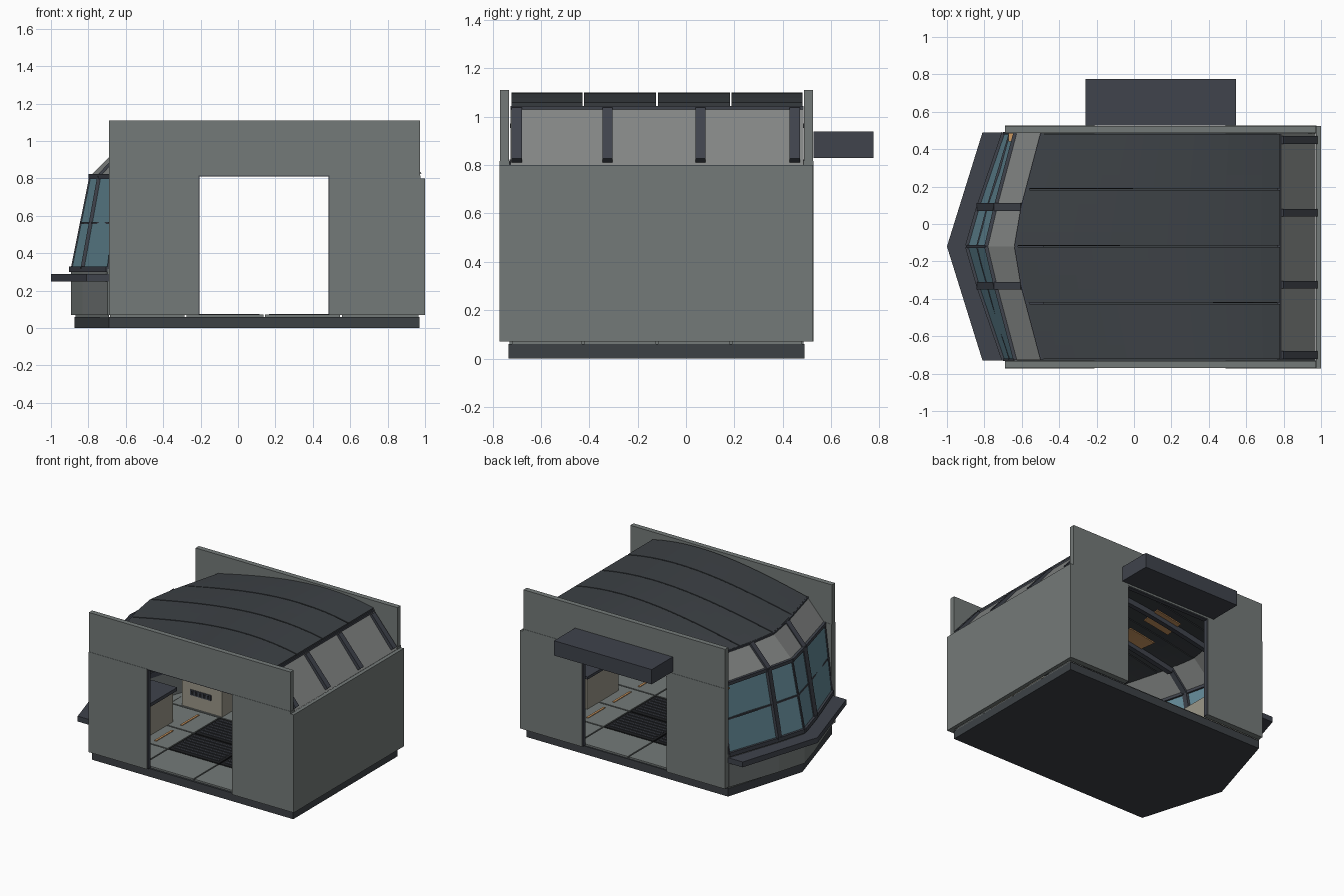
import bpy, bmesh
from mathutils import Vector, Matrix

old = bpy.data.objects.get("Cube")
if old:
    bpy.data.objects.remove(old, do_unlink=True)


def material(name, *rgb):
    m = bpy.data.materials.new(name)
    m.use_nodes = True
    m.diffuse_color = (*rgb, 1)
    m.node_tree.nodes["Principled BSDF"].inputs["Base Color"].default_value = (*rgb, 1)
    return m


GREY = material("wall grey", 0.175, 0.195, 0.19)
PALE = material("pale grey panel", 0.23, 0.24, 0.235)
ROOF = material("roof slate", 0.046, 0.053, 0.06)
TRIM = material("dark trim", 0.05, 0.056, 0.072)
BLACK = material("grate black", 0.012, 0.013, 0.015)
GLASS = material("blue glass", 0.13, 0.26, 0.32)
ORANGE = material("orange panel", 0.60, 0.31, 0.12)
BEIGE = material("beige cabinet", 0.33, 0.31, 0.25)


def finish(name, bm, mat, thick=0, offset=0):
    me = bpy.data.meshes.new(name)
    bm.to_mesh(me)
    bm.free()
    me.materials.append(mat)
    ob = bpy.data.objects.new(name, me)
    bpy.context.scene.collection.objects.link(ob)
    if thick:
        mod = ob.modifiers.new("thickness", 'SOLIDIFY')
        mod.thickness, mod.offset = thick, offset
    return ob


def box(name, mat, x, y, z):
    bm = bmesh.new()
    bmesh.ops.create_cube(bm, size=1)
    for v in bm.verts:
        v.co = [r[0] + (c + 0.5) * (r[1] - r[0]) for c, r in zip(v.co, (x, y, z))]
    return finish(name, bm, mat)


def beam(name, mat, p, q, width, depth, hint=(1, 0, 0)):
    """Rectangular bar from p to q; depth runs towards the hint."""
    p, q = Vector(p), Vector(q)
    d = (q - p).normalized()
    side = Vector(hint).cross(d).normalized()
    frame = Matrix((side, d.cross(side), d)).transposed()
    bm = bmesh.new()
    bmesh.ops.create_cube(bm, size=1)
    for v in bm.verts:
        s = Vector((v.co.x * width, v.co.y * depth, v.co.z * (q - p).length))
        v.co = frame @ s + (p + q) / 2
    return finish(name, bm, mat)


def prism(name, mat, outline, z0, z1):
    bm = bmesh.new()
    face = bm.faces.new([bm.verts.new((x, y, z0)) for x, y in outline])
    ext = bmesh.ops.extrude_face_region(bm, geom=[face])["geom"]
    bmesh.ops.translate(bm, vec=(0, 0, z1 - z0),
                        verts=[v for v in ext if isinstance(v, bmesh.types.BMVert)])
    bmesh.ops.recalc_face_normals(bm, faces=bm.faces)
    return finish(name, bm, mat)


def grid_surface(name, mat, rows, thick, offset=0):
    bm = bmesh.new()
    vs = [[bm.verts.new(p) for p in r] for r in rows]
    for a, b in zip(vs, vs[1:]):
        for i in range(len(a) - 1):
            bm.faces.new((a[i], b[i], b[i + 1], a[i + 1]))
    return finish(name, bm, mat, thick, offset)


CY, HALF, POST = -0.12, 0.605, 0.21
SEAMS = [-0.725, -0.425, -0.12, 0.185, 0.485]


def ring(tip, mid, end, z):
    """Pointed nose outline at one height."""
    return [Vector((x, CY + s, z)) for x, s in
            ((end, HALF), (mid, POST), (tip, 0), (mid, -POST), (end, -HALF))]


# Base slab and floor tiles
prism("base_slab", ROOF, [(0.97, -0.735), (0.97, 0.49), (-0.69, 0.49),
                          (-0.875, CY), (-0.69, -0.735)], 0, 0.06)
prism("nose_floor", GREY, [(-0.69, 0.485), (-0.87, CY), (-0.69, -0.73)], 0.06, 0.07)
COLS = [-0.69, -0.28, 0.14, 0.55, 0.97]
for i in range(4):
    for j in range(4):
        x = (COLS[i] + 0.005, COLS[i + 1] - 0.005)
        y = (SEAMS[j] + 0.005, SEAMS[j + 1] - 0.005)
        grate = i in (1, 2) and j in (1, 2)
        box("floor_grate" if grate else "floor_tile", BLACK if grate else GREY, x, y, (0.06, 0.072))
        if grate:
            for k in range(1, 8):
                c = y[0] + k * (y[1] - y[0]) / 8
                box("grate_bar", TRIM, (x[0] + 0.02, x[1] - 0.02), (c - 0.005, c + 0.005), (0.07, 0.076))
    for x in (-0.42, 0.72):
        c = (SEAMS[i] + SEAMS[i + 1]) / 2
        box("floor_light", ORANGE, (x - 0.008, x + 0.008), (c - 0.1, c + 0.1), (0.07, 0.077))

# Front and back walls with door openings
for side, y0, y1 in (("front", -0.772, -0.73), ("back", 0.485, 0.527)):
    box(side + "_wall_nose_part", GREY, (-0.69, -0.21), (y0, y1), (0.07, 0.817))
    box(side + "_wall_rear_part", GREY, (0.49, 0.975), (y0, y1), (0.07, 0.817))
    box(side + "_wall_top", GREY, (-0.69, 0.972), (y0 + 0.002, y1 - 0.002), (0.817, 1.11))
    for x in (-0.213, 0.485):
        box(side + "_door_jamb", TRIM, (x, x + 0.008), (y0 + 0.006, y1 - 0.006), (0.07, 0.817))
    box(side + "_door_head", TRIM, (-0.21, 0.49), (y0 + 0.006, y1 - 0.006), (0.81, 0.818))
box("back_awning", TRIM, (-0.26, 0.545), (0.527, 0.775), (0.83, 0.94))

# Side wall with sloping clerestory and struts
box("side_wall", GREY, (0.972, 1.0), (-0.772, 0.525), (0.07, 0.8))
beam("clerestory_panel", PALE, (0.965, CY, 0.795), (0.775, CY, 1.03), 1.21, 0.015)
for y in (-0.7, -0.325, 0.06, 0.45):
    beam("clerestory_strut", TRIM, (0.965, y, 0.815), (0.785, y, 1.025), 0.042, 0.04)
box("roof_edge_beam", TRIM, (0.765, 0.785), (-0.725, 0.485), (1.02, 1.045))


# Curved roof panels, ceiling beams and ceiling lights
def roof_point(t, y, dz=0):
    f = abs(y - CY) / HALF
    x0 = -0.63 + 0.14 * f ** 1.3
    u = 1 - t
    z = 0.975 * u**3 + 3 * 1.07 * u * u * t + 3 * 1.155 * u * t * t + 1.06 * t**3
    return Vector((x0 + t * (0.78 - x0), y, z + dz))


def roof_patch(name, mat, y0, y1, t0, t1, dz, thick):
    rows = [[roof_point(t0 + (t1 - t0) * i / 14, y0 + (y1 - y0) * j / 4, dz)
             for j in range(5)] for i in range(15)]
    return grid_surface(name, mat, rows, thick, -1)


for a, b in zip(SEAMS, SEAMS[1:]):
    roof_patch("roof_panel", ROOF, a + 0.004, b - 0.004, 0, 1, 0, 0.028)
    for t in (0.2, 0.6):
        roof_patch("ceiling_light", ORANGE, a + 0.07, b - 0.07, t, t + 0.15, -0.03, 0.008)
for y in (-0.7, -0.325, 0.06, 0.45):
    roof_patch("ceiling_beam", TRIM, y - 0.018, y + 0.018, 0, 1, -0.03, 0.04)

# Pointed nose: low wall, sill, ledge, glazing, header and upper panels
foot = ring(-0.885, -0.825, -0.69, 0.07)
sill = ring(-0.885, -0.825, -0.69, 0.315)
head = ring(-0.785, -0.735, -0.63, 0.81)
eave = [roof_point(0, p.y, -0.012) for p in head]
middle = [a.lerp(b, 0.5) for a, b in zip(sill, head)]
grid_surface("nose_low_wall", GREY, [foot, sill], 0.015)
grid_surface("nose_glass", GLASS, [sill, head], 0.008)
grid_surface("nose_upper_panel", PALE, [head, eave], 0.012)
prism("outer_ledge", TRIM, [(-0.81, 0.49), (-1.0, CY), (-0.81, -0.73),
                            (-0.69, -0.73), (-0.87, CY), (-0.69, 0.49)], 0.25, 0.29)
for name, line, size in (("window_sill", sill, 0.03), ("window_rail", middle, 0.012),
                         ("window_header", head, 0.025)):
    for p, q in zip(line, line[1:]):
        beam(name, TRIM, p, q, size, size + 0.006)
for i in range(5):
    thick = 0.042 if i in (1, 3) else 0.014
    beam("window_post", TRIM, sill[i], head[i], thick, 0.035 if i in (1, 3) else 0.02)
    if i in (1, 3):
        beam("upper_post", TRIM, head[i], eave[i], thick, 0.035)
for p, q in zip(eave, eave[1:]):
    beam("eave_trim", TRIM, p, q, 0.02, 0.02)
box("corner_marker", ORANGE, (-0.67, -0.625), (0.44, 0.484), (0.78, 0.788))

# Interior cabinets
box("console", BEIGE, (-0.68, -0.5), (-0.45, -0.05), (0.07, 0.3))
box("console_top", TRIM, (-0.69, -0.48), (-0.47, -0.03), (0.3, 0.325))
box("nose_cabinet", BEIGE, (-0.6, -0.27), (0.2, 0.44), (0.07, 0.28))
box("cabinet_panel", TRIM, (-0.53, -0.36), (0.193, 0.2), (0.17, 0.21))
for k in range(5):
    x = -0.52 + k * 0.033
    box("cabinet_port", BLACK, (x, x + 0.02), (0.19, 0.195), (0.178, 0.202))
box("side_cabinet", BEIGE, (0.8, 0.97), (-0.35, 0.02), (0.07, 0.3))
box("side_cabinet_top", TRIM, (0.79, 0.97), (-0.36, 0.03), (0.3, 0.32))
